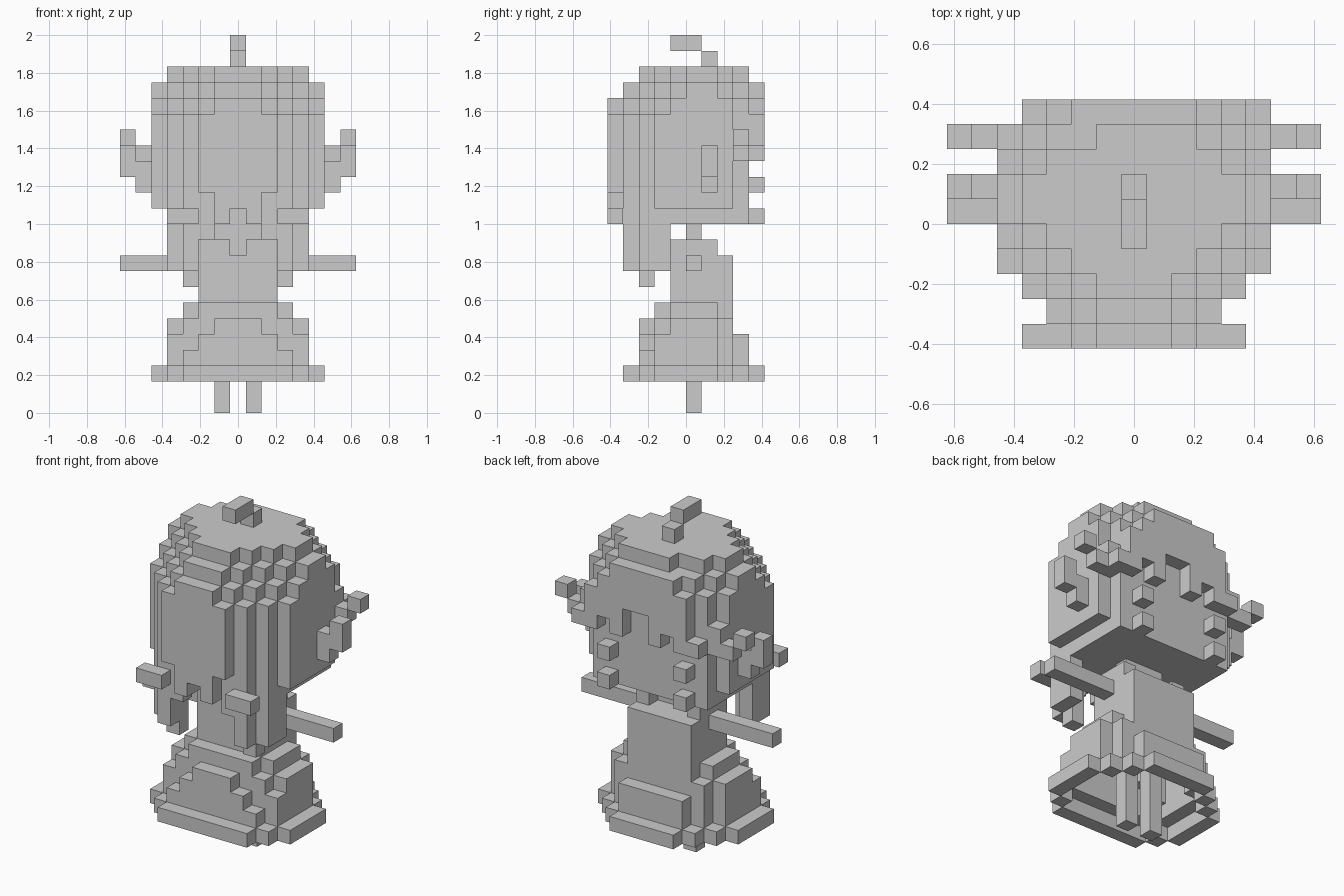
import bpy, bmesh, math

cube = bpy.data.objects.get("Cube")
if cube:
    bpy.data.objects.remove(cube, do_unlink=True)

U = 1 / 12  # block size: columns i are centred on x = 0, rows j start at y = 0

grey = bpy.data.materials.new("plain grey")
grey.use_nodes = True
grey.diffuse_color = (0.6, 0.6, 0.6, 1)
grey.node_tree.nodes["Principled BSDF"].inputs["Base Color"].default_value = (0.6, 0.6, 0.6, 1)

parts = {}


def box(i0, i1, j0, j1, k0, k1):
    """Blocks in an inclusive range of columns, rows and layers."""
    return {(i, j, k) for i in range(i0, i1 + 1)
            for j in range(j0, j1 + 1) for k in range(k0, k1 + 1)}


def mirrored(cells):
    return cells | {(-i, j, k) for i, j, k in cells}


# Head: stepped corners and a domed crown
head = set()
for k in range(12, 22):
    cap = 4 if k in (12, 21) else 5
    for j in range(-4, 4):
        w = min(cap, j + 4 + min(21 - k, 3), 5 - j + min(21 - k, 2))
        if w > 0:
            head |= box(-w, w, j, j, k, k)
head -= box(0, 0, -5, -1, 12, 12) | box(-2, -2, 3, 3, 21, 21)
parts["head"] = head
parts["temples"] = mirrored(box(5, 5, 3, 3, 16, 17))

# Rear hair panel with a ragged lower edge
panel = box(-1, 1, -5, -5, 19, 19)
for i in range(-2, 3):
    panel |= box(i, i, -5, -5, {0: 13, 1: 12, 2: 14}[abs(i)], 18)
parts["rear_hair"] = panel

# Fringe: stepped top, uneven lower edge
fringe = set()
bottoms = [16, 16, 17, 16, 18, 18, 16, 17, 16, 16]
tops = [16, 19, 20, 20, 20, 20, 20, 19, 18, 16]
for i, low, high in zip(range(-4, 6), bottoms, tops):
    fringe |= box(i, i, 4, 4, low, high)
parts["fringe"] = fringe

# Loose locks beside the neck, and small tufts
parts["hair_locks"] = mirrored(
    box(3, 3, -4, -4, 9, 11) | box(3, 3, -3, -3, 8, 11)
    | box(4, 4, -3, -2, 9, 11) | box(2, 2, -4, -4, 11, 11))
parts["rear_tufts"] = mirrored(box(3, 4, -5, -5, 12, 12))
parts["cheek_tufts"] = mirrored(box(3, 3, 4, 4, 12, 12) | box(3, 3, 4, 4, 14, 14))

# Ears and the tips ahead of them
parts["ears"] = mirrored(box(6, 6, 1, 1, 14, 15) | box(7, 7, 1, 1, 15, 16))
parts["ear_tips"] = mirrored(box(6, 6, 3, 3, 16, 16) | box(7, 7, 3, 3, 17, 17))

# Curl on the crown
parts["crown_curl"] = box(0, 0, 1, 1, 22, 22) | box(0, 0, -1, 0, 23, 23)

# Body with an open collar
parts["neck"] = box(0, 0, 0, 0, 11, 12) | box(-1, 1, 0, 0, 11, 11)
parts["torso"] = box(-2, 2, -1, 2, 7, 9)
parts["collar"] = mirrored(box(1, 2, -1, 0, 10, 10) | box(2, 2, 1, 1, 10, 10)) | box(0, 0, 0, 0, 10, 10)
parts["arms"] = mirrored(box(3, 7, 0, 0, 9, 9))
parts["legs"] = mirrored(box(1, 1, 0, 0, 0, 5))

# Skirt: hollow tiers, each given by its layer, first row and half widths
tiers = [(2, -4, [3, 4, 5, 5, 5, 5, 4, 3, 2]),
         (3, -3, [3, 4, 4, 4, 4, 3, 2]),
         (4, -3, [2, 4, 4, 4, 4, 3, 2]),
         (5, -3, [1, 3, 4, 4, 4, 3]),
         (6, -2, [2, 3, 3, 3, 2])]
skirt = set()
for k, first, widths in tiers:
    t = set()
    for n, w in enumerate(widths):
        t |= box(-w, w, first + n, first + n, k, k)
    skirt |= {(i, j, k) for i, j, k in t if k == 6 or not
              {(i + 1, j, k), (i - 1, j, k), (i, j + 1, k), (i, j - 1, k)} <= t}
parts["skirt"] = skirt

# Only the outer sides of the blocks become faces
filled = set().union(*parts.values())


def build(name, cells):
    bm = bmesh.new()
    for cell in sorted(cells):
        for axis in range(3):
            for side in (0, 1):
                near = list(cell)
                near[axis] += 2 * side - 1
                if tuple(near) in filled:
                    continue
                a, b = (axis + 1) % 3, (axis + 2) % 3
                loop = [(0, 0), (1, 0), (1, 1), (0, 1)]
                verts = []
                for da, db in (loop if side else loop[::-1]):
                    p = list(cell)
                    p[axis] += side
                    p[a] += da
                    p[b] += db
                    verts.append(bm.verts.new(((p[0] - 0.5) * U, p[1] * U, p[2] * U)))
                bm.faces.new(verts)
    bmesh.ops.remove_doubles(bm, verts=bm.verts, dist=0.001)
    bmesh.ops.dissolve_limit(bm, angle_limit=math.radians(1), verts=bm.verts[:], edges=bm.edges[:])
    mesh = bpy.data.meshes.new(name)
    bm.to_mesh(mesh)
    bm.free()
    mesh.materials.append(grey)
    bpy.context.collection.objects.link(bpy.data.objects.new(name, mesh))


for name, cells in parts.items():
    build(name, cells)
